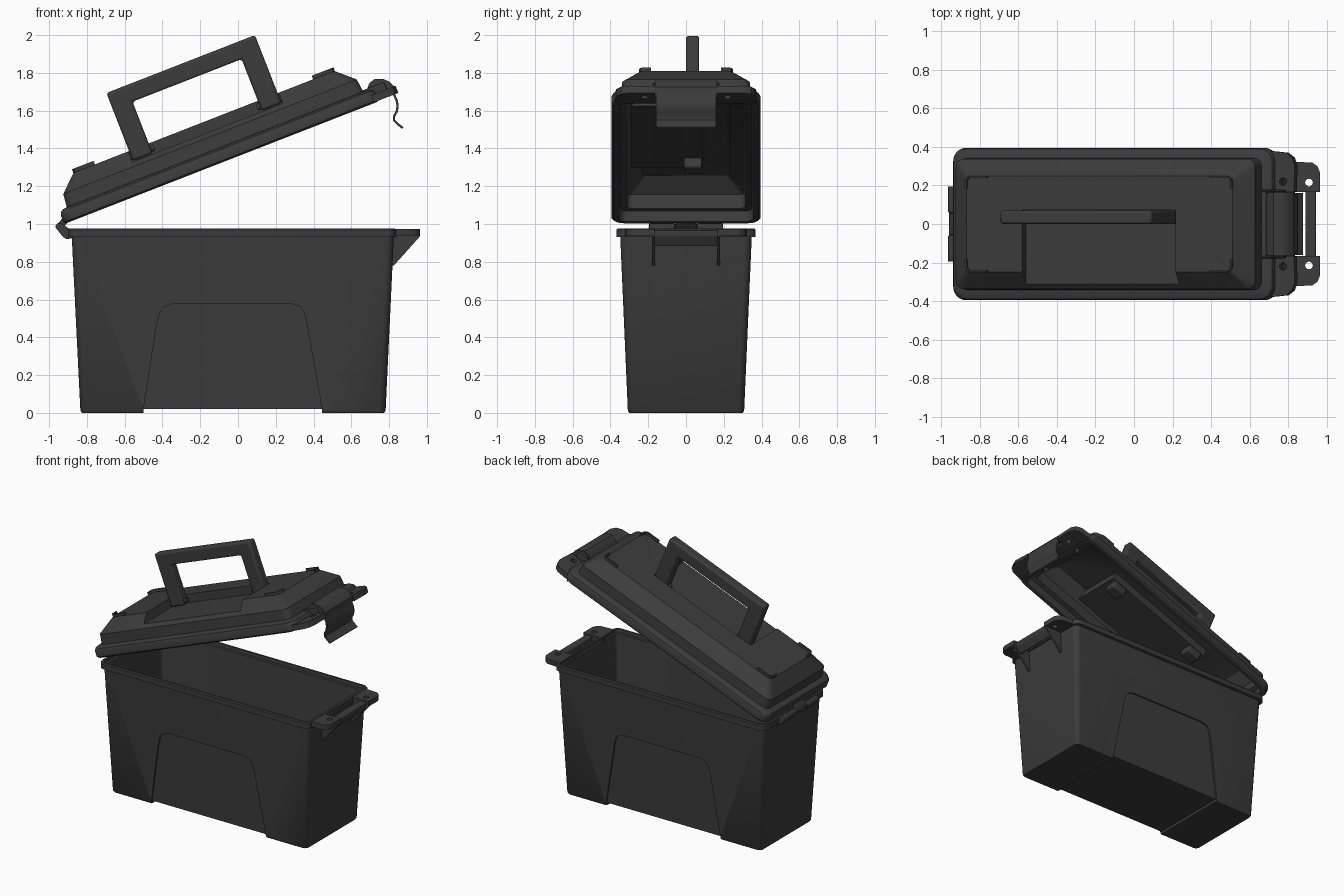
import bpy, bmesh, math
from mathutils import Matrix

if "Cube" in bpy.data.objects:
    bpy.data.objects.remove(bpy.data.objects["Cube"])

LID = Matrix.Translation((-0.92, 0, 1.0)) @ Matrix.Rotation(math.radians(-21.3), 4, 'Y')
mat = bpy.data.materials.new("dark_plastic")
mat.diffuse_color = (0.045, 0.045, 0.045, 1)
mat.use_nodes = True
mat.node_tree.nodes["Principled BSDF"].inputs["Base Color"].default_value = mat.diffuse_color
lid_parts = []


def make(name, bm, on_lid=False):
    bmesh.ops.recalc_face_normals(bm, faces=bm.faces)
    me = bpy.data.meshes.new(name)
    bm.to_mesh(me)
    bm.free()
    o = bpy.data.objects.new(name, me)
    bpy.context.collection.objects.link(o)
    me.materials.append(mat)
    if on_lid:
        lid_parts.append(o)
    return o


def loft(name, rings, on_lid=False, seg=6):
    """Skin rounded rectangles given as (centre x, half x, half y, radius, z)."""
    bm = bmesh.new()
    loops = []
    for cx, hx, hy, r, z in rings:
        vs = []
        for k, (sx, sy) in enumerate([(1, 1), (-1, 1), (-1, -1), (1, -1)]):
            for i in range(seg + 1):
                a = math.pi / 2 * (k + i / seg)
                vs.append(bm.verts.new((cx + sx * (hx - r) + r * math.cos(a),
                                        sy * (hy - r) + r * math.sin(a), z)))
        loops.append(vs)
    n = len(loops[0])
    for a, b in zip(loops, loops[1:]):
        for i in range(n):
            bm.faces.new((a[i], a[(i + 1) % n], b[(i + 1) % n], b[i]))
    bm.faces.new(loops[0])
    bm.faces.new(loops[-1])
    return make(name, bm, on_lid)


def prism(name, pts, a0, a1, axis='Y', on_lid=False, bevel=0):
    """Extrude a 2D outline along an axis: Y takes (x, z), Z takes (x, y), X takes (y, z)."""
    put = {'Y': lambda p, a: (p[0], a, p[1]), 'Z': lambda p, a: (p[0], p[1], a),
           'X': lambda p, a: (a, p[0], p[1])}[axis]
    bm = bmesh.new()
    lo = [bm.verts.new(put(p, a0)) for p in pts]
    hi = [bm.verts.new(put(p, a1)) for p in pts]
    n = len(pts)
    for i in range(n):
        bm.faces.new((lo[i], lo[(i + 1) % n], hi[(i + 1) % n], hi[i]))
    bm.faces.new(lo)
    bm.faces.new(hi)
    o = make(name, bm, on_lid)
    if bevel:
        m = o.modifiers.new("bevel", 'BEVEL')
        m.width, m.segments, m.limit_method = bevel, 3, 'ANGLE'
    return o


def box(name, x0, x1, y0, y1, z0, z1, **kw):
    return prism(name, [(x0, z0), (x1, z0), (x1, z1), (x0, z1)], y0, y1, **kw)


def disc(x, y, r, n=20):
    return [(x + r * math.cos(2 * math.pi * i / n), y + r * math.sin(2 * math.pi * i / n)) for i in range(n)]


def strip(path, t):
    """Closed outline of a band of thickness t along an open path."""
    left, right = [], []
    for i, (x, y) in enumerate(path):
        ax, ay = path[max(i - 1, 0)]
        bx, by = path[min(i + 1, len(path) - 1)]
        d = math.hypot(bx - ax, by - ay)
        nx, ny = -(by - ay) / d * t / 2, (bx - ax) / d * t / 2
        left.append((x + nx, y + ny))
        right.append((x - nx, y - ny))
    return left + right[::-1]


def boolean(o, other, op='DIFFERENCE'):
    m = o.modifiers.new("cut", 'BOOLEAN')
    m.object, m.operation, m.solver = other, op, 'EXACT'
    bpy.context.view_layer.update()
    bpy.context.view_layer.objects.active = o
    bpy.ops.object.modifier_apply(modifier=m.name)
    if other in lid_parts:
        lid_parts.remove(other)
    bpy.data.objects.remove(other)


# Box body with rim and hollow inside
body = loft("box_body", [
    (-.0265, .800, .300, .03, 0), (-.0265, .808, .308, .035, .012), (-.0275, .8525, .348, .04, .93),
    (-.032, .868, .368, .05, .932), (-.032, .868, .368, .05, .968), (-.032, .862, .362, .045, .976),
    (-.032, .847, .347, .035, .976), (-.032, .844, .344, .035, .955), (-.030, .825, .322, .03, .955),
    (-.0265, .775, .275, .02, .05)])

# Shallow side panels and raised middle of the base
panel = [(-.505, -.05), (-.5, .02), (-.43, .47), (-.415, .53), (-.39, .562), (-.345, .577),
         (.285, .577), (.33, .562), (.352, .53), (.365, .47), (.445, .02), (.45, -.05)]
for s in (-1, 1):
    c = prism("panel_cutter", panel, 0, s)
    for v in c.data.vertices:
        if abs(v.co.y) < .01:
            v.co.y = s * (.296 + .0436 * v.co.z)
    boolean(body, c)
boolean(body, box("base_cutter", -.5, .445, -.6, .6, -.1, .02))

# Latch catch on the right end: lugs with holes, gussets and crossbar
for s, side in ((-1, "front"), (1, "back")):
    lug = prism("catch_lug_" + side, [(.81, s * .165), (.964, s * .165), (.964, s * .27), (.952, s * .30),
                                      (.925, s * .318), (.81, s * .325)], .937, .974, 'Z')
    boolean(lug, prism("hole_cutter", disc(.908, s * .215, .02), .8, 1.1, 'Z'))
    prism("catch_gusset_" + side, [(.80, .78), (.825, .78), (.964, .935), (.964, .97), (.80, .97)],
          s * .165, s * .18)
prism("catch_bar", [(.89, .965), (.945, .965), (.945, .935), (.91, .88), (.89, .89)], -.17, .17, bevel=.008)

# Hinge on the left end
for s, side in ((-1, "front"), (1, "back")):
    prism("hinge_knuckle_" + side, [(-.968, .985), (-.958, 1.004), (-.935, 1.004), (-.89, .972),
                                    (-.87, .925), (-.91, .92), (-.93, .935)], s * .06, s * .195, bevel=.006)
prism("hinge_pin", disc(-.945, .985, .014), -.19, .19)
prism("hinge_tongue", [(-.96, .98), (-.955, 1.0), (-.93, 1.03), (-.905, 1.03), (-.905, 1.005), (-.935, .97)],
      -.055, .055, bevel=.005)

# Lid shell, modelled flat and tilted later
lid = loft("lid_shell", [
    (.895, .885, .385, .06, 0), (.895, .895, .395, .07, .010), (.895, .895, .395, .07, .050),
    (.895, .888, .388, .07, .066), (.893, .870, .370, .06, .075), (.887, .842, .342, .045, .078),
    (.887, .834, .338, .045, .150), (.886, .741, .250, .03, .235),
    (.886, .720, .232, .02, .210), (.887, .806, .310, .03, .135), (.887, .812, .315, .03, .06),
    (.895, .850, .350, .05, .055), (.895, .858, .358, .05, 0)], True)
# loft caps: open the underside by removing the wrongly capped faces and joining the edge rings
bm = bmesh.new()
bm.from_mesh(lid.data)
big = sorted(bm.faces, key=lambda f: len(f.verts))[-2:]
bmesh.ops.delete(bm, geom=big, context='FACES_ONLY')
bmesh.ops.bridge_loops(bm, edges=[e for e in bm.edges if e.is_boundary])
# close the top and ceiling: drop the linking band and cap both rings
band = [f for f in bm.faces if min(v.co.z for v in f.verts) > .2]
bmesh.ops.delete(bm, geom=band, context='FACES')
bmesh.ops.holes_fill(bm, edges=[e for e in bm.edges if e.is_boundary], sides=0)
bmesh.ops.recalc_face_normals(bm, faces=bm.faces)
bm.to_mesh(lid.data)
bm.free()

# Handle recess: thicken underneath, then cut the pocket open to the front
boolean(lid, prism("pocket_body", [(-.325, .152), (-.255, .222), (.09, .222), (.09, .152)], .435, 1.33, 'X'), 'UNION')
boolean(lid, box("pocket_cutter", .455, 1.31, -.6, .072, .175, .5))
for u in (.515, 1.25):
    box("handle_boss", u - .055, u + .055, -.01, .085, .10, .165, on_lid=True, bevel=.012)
    prism("handle_pivot", disc(.035, .205, .018), u - .075, u + .075, 'X', on_lid=True)

# Carry handle
prism("carry_handle", [(.46, .178), (.46, .565), (1.304, .565), (1.304, .178), (1.192, .178),
                       (1.192, .472), (.572, .472), (.572, .178)], .0, .07, on_lid=True, bevel=.014)

# Raised corner ribs on the lid top
for u, su in ((.148, 1), (1.624, -1)):
    for s in (-1, 1):
        path = [(u, s * .185), (u, s * .225), (u + su * .008, s * .238), (u + su * .022, s * .244), (u + su * .118, s * .244)]
        prism("corner_rib", strip(path, .01), .225, .255, 'Z', on_lid=True)

# Lid flange with holes and latch mount
for s, side in ((-1, "front"), (1, "back")):
    ear = prism("lid_flange_" + side, [(1.765, s * .165), (1.895, s * .165), (1.90, s * .30), (1.885, s * .345),
                                       (1.85, s * .37), (1.765, s * .378)], .004, .045, 'Z', on_lid=True)
    boolean(ear, prism("hole_cutter", disc(1.835, s * .22, .02), -.2, .3, 'Z'))
    box("latch_mount_" + side, 1.70, 1.85, s * .165, s * .178, .02, .085, on_lid=True, bevel=.01)
box("lid_flange_middle", 1.765, 1.84, -.17, .17, .004, .035, on_lid=True)

# Hanging latch
prism("latch", strip([(.69, 1.715), (.70, 1.742), (.725, 1.762), (.765, 1.763), (.80, 1.748), (.825, 1.722),
                      (.826, 1.685), (.84, 1.655), (.845, 1.625), (.84, 1.595), (.826, 1.57),
                      (.827, 1.548), (.845, 1.53), (.872, 1.508)], .012), -.16, .16)
for s in (-1, 1):
    prism("latch_cheek", [(.69, 1.70), (.70, 1.745), (.725, 1.766), (.765, 1.767), (.80, 1.752), (.83, 1.722), (.832, 1.685)],
          s * .15, s * .164)

for o in lid_parts:
    o.matrix_world = LID
for o in bpy.context.scene.objects:
    o.select_set(True)
bpy.context.view_layer.objects.active = body
bpy.ops.object.shade_smooth_by_angle(angle=math.radians(35))
